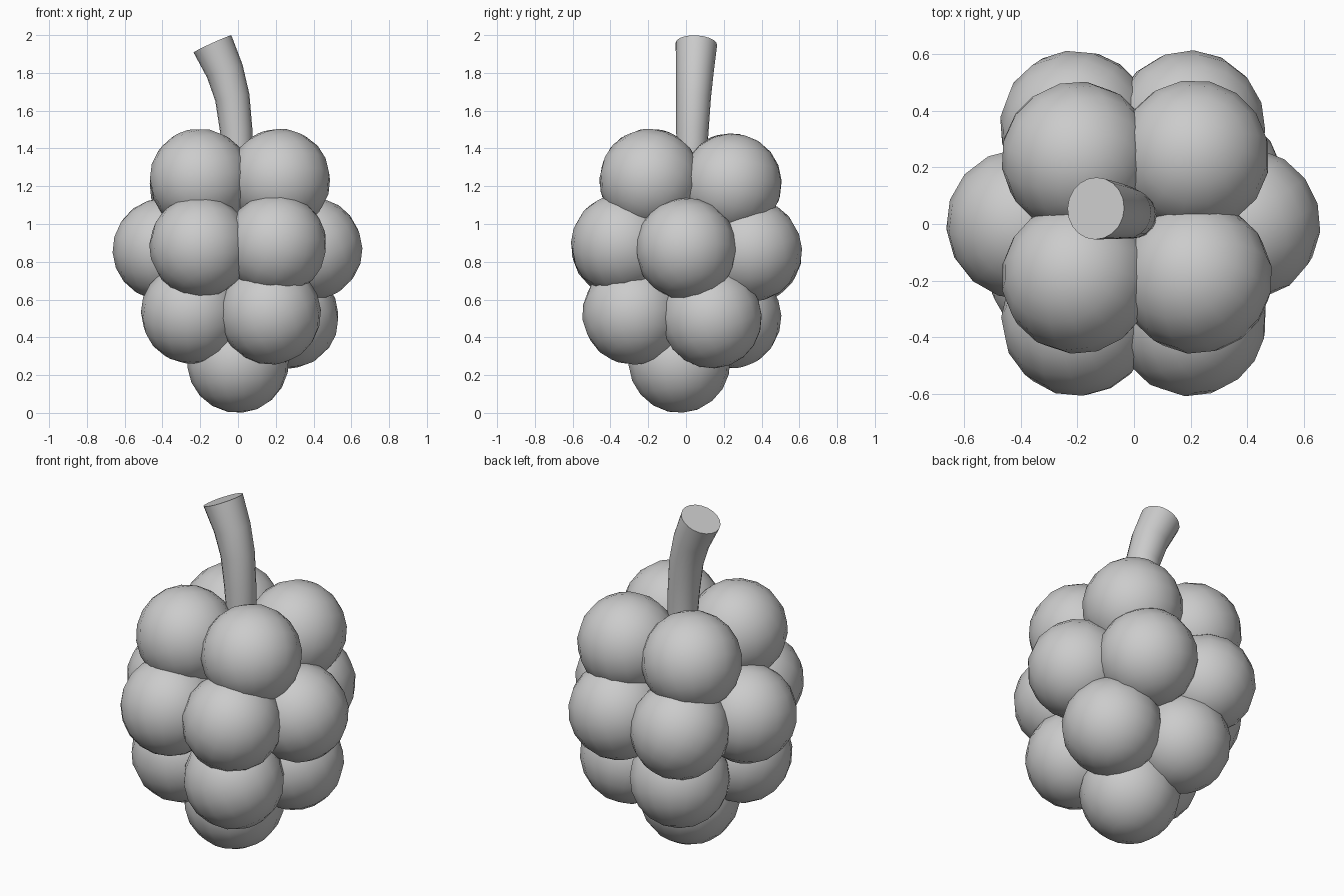
import bpy, bmesh, math, random
from mathutils import Vector, Euler

if "Cube" in bpy.data.objects:
    bpy.data.objects.remove(bpy.data.objects["Cube"])
random.seed(4)

grey = bpy.data.materials.new("plain_grey")
grey.use_nodes = True
grey.diffuse_color = (0.6, 0.6, 0.6, 1)
grey.node_tree.nodes["Principled BSDF"].inputs["Base Color"].default_value = (0.6, 0.6, 0.6, 1)


def add_object(name, bm, location=(0, 0, 0)):
    mesh = bpy.data.meshes.new(name)
    bm.to_mesh(mesh)
    bm.free()
    mesh.materials.append(grey)
    obj = bpy.data.objects.new(name, mesh)
    obj.location = location
    bpy.context.collection.objects.link(obj)
    bpy.ops.object.select_all(action="DESELECT")
    obj.select_set(True)
    bpy.context.view_layer.objects.active = obj
    bpy.ops.object.shade_smooth_by_angle(angle=math.radians(50))
    return obj


def add_berry(name, location, radius=0.27):
    bm = bmesh.new()
    bmesh.ops.create_uvsphere(bm, u_segments=16, v_segments=10, radius=radius)
    obj = add_object(name, bm, location)
    obj.rotation_euler = Euler([random.uniform(-0.5, 0.5) for _ in range(3)])


# Berries, layer by layer
layers = {
    "top_berry": [(-0.20, -0.19, 1.235), (0.22, -0.19, 1.235),
                  (-0.20, 0.235, 1.21), (0.21, 0.24, 1.21)],
    "middle_berry": [(-0.20, -0.34, 0.88), (0.20, -0.34, 0.89), (0.39, 0, 0.87),
                     (0.195, 0.345, 0.86), (-0.205, 0.345, 0.85), (-0.395, 0, 0.865)],
    "lower_berry": [(0.17, -0.28, 0.525), (0.265, 0.135, 0.505),
                    (-0.125, 0.235, 0.505), (-0.245, -0.17, 0.53)],
    "bottom_berry": [(0, -0.035, 0.27)],
}
for name, centres in layers.items():
    for i, centre in enumerate(centres):
        add_berry(f"{name}_{i + 1}", centre)

# Stem: tapered rings swept along a bending path
path = [Vector(p) for p in ((0, 0.03, 1.15), (0, 0.03, 1.35), (-0.01, 0.034, 1.5),
                            (-0.03, 0.04, 1.67), (-0.07, 0.047, 1.81), (-0.135, 0.055, 1.953))]
radii = [0.08, 0.08, 0.086, 0.092, 0.1, 0.11]
sides = 20
bm = bmesh.new()
rings = []
for i, (p, r) in enumerate(zip(path, radii)):
    tangent = (path[min(i + 1, len(path) - 1)] - path[max(i - 1, 0)]).normalized()
    across = Vector((0, 1, 0)).cross(tangent).normalized()
    other = tangent.cross(across)
    angles = [math.tau * k / sides for k in range(sides)]
    rings.append([bm.verts.new(p + r * (math.cos(a) * across + math.sin(a) * other)) for a in angles])
for low, high in zip(rings, rings[1:]):
    for k in range(sides):
        n = (k + 1) % sides
        bm.faces.new((low[k], low[n], high[n], high[k]))
bm.faces.new(rings[0][::-1])
bm.faces.new(rings[-1])
bmesh.ops.recalc_face_normals(bm, faces=bm.faces)
add_object("stem", bm)
